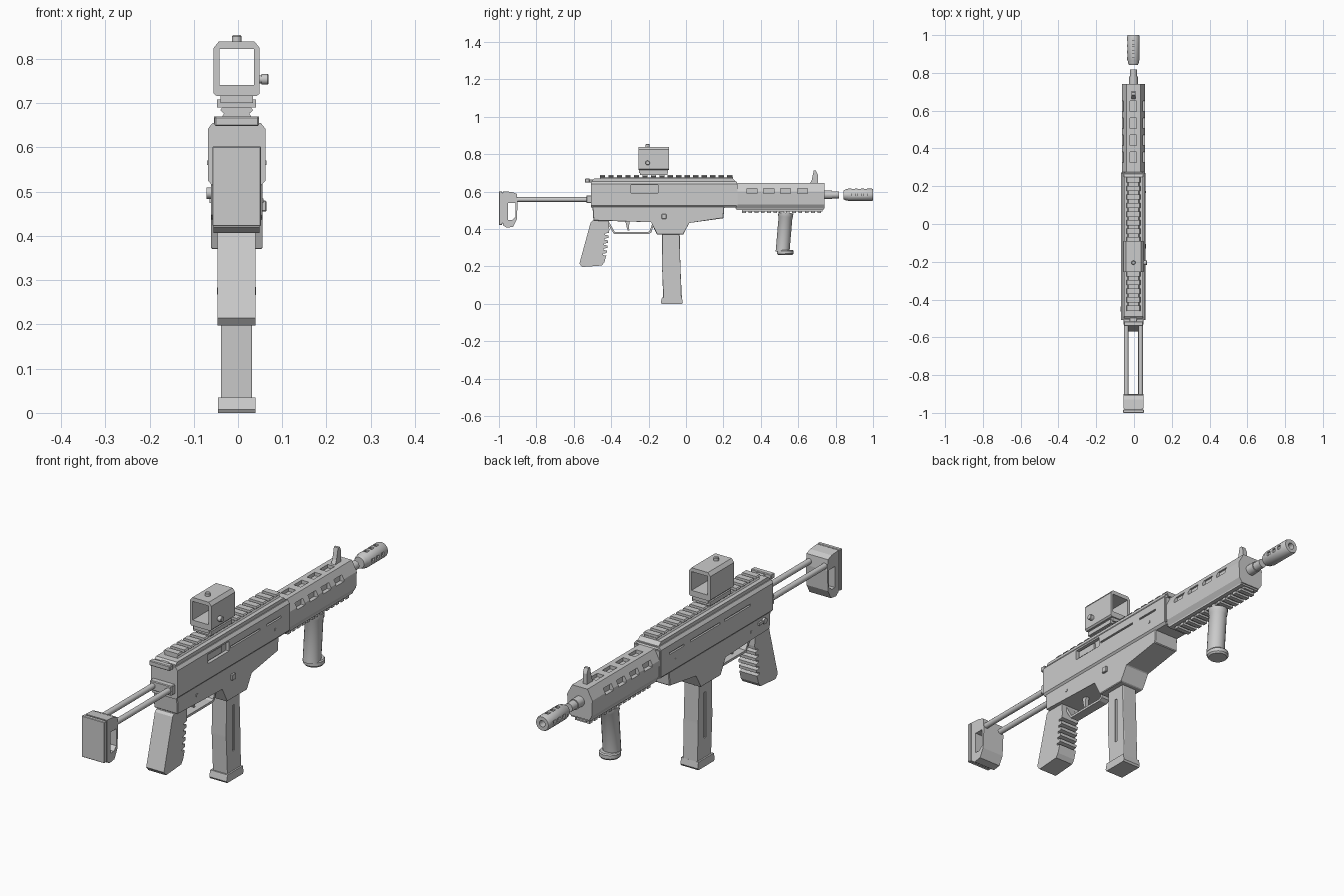
import bpy, bmesh, math
from mathutils import Vector, Matrix

CX = -0.003  # centre line of the body


def finish(name, bm, smooth=False):
    bmesh.ops.recalc_face_normals(bm, faces=bm.faces)
    me = bpy.data.meshes.new(name)
    bm.to_mesh(me)
    bm.free()
    ob = bpy.data.objects.new(name, me)
    bpy.context.collection.objects.link(ob)
    if smooth:
        bpy.ops.object.select_all(action='DESELECT')
        ob.select_set(True)
        bpy.context.view_layer.objects.active = ob
        bpy.ops.object.shade_smooth_by_angle(angle=math.radians(35))
    return ob


def add_prism(bm, pts, axis, lo, hi):
    # axis 'x': points are (y, z); 'y': (x, z); 'z': (x, y)
    def place(p, t):
        a, b = p
        return {'x': (CX + t, a, b), 'y': (CX + a, t, b), 'z': (CX + a, b, t)}[axis]
    rings = [[bm.verts.new(place(p, t)) for p in pts] for t in (lo, hi)]
    n = len(pts)
    for i in range(n):
        j = (i + 1) % n
        bm.faces.new((rings[0][i], rings[0][j], rings[1][j], rings[1][i]))
    bm.faces.new(rings[0])
    bm.faces.new(rings[1])


def prism(name, pts, axis, lo, hi, bevel=0):
    bm = bmesh.new()
    add_prism(bm, pts, axis, lo, hi)
    if bevel:
        bmesh.ops.bevel(bm, geom=bm.edges[:], offset=bevel, segments=1, affect='EDGES')
    return finish(name, bm)


def boxes(name, specs, bevel=0):
    # each spec: x0, x1, y0, y1, z0, z1
    bm = bmesh.new()
    for x0, x1, y0, y1, z0, z1 in specs:
        add_prism(bm, [(x0, y0), (x1, y0), (x1, y1), (x0, y1)], 'z', z0, z1)
    if bevel:
        bmesh.ops.bevel(bm, geom=bm.edges[:], offset=bevel, segments=1, affect='EDGES')
    return finish(name, bm)


def lathe(name, base, direction, profile, sides=20):
    # profile: (distance along direction, radius)
    bm = bmesh.new()
    m = Matrix.Translation(Vector(base) + Vector((CX, 0, 0))) @ Vector((0, 0, 1)).rotation_difference(Vector(direction)).to_matrix().to_4x4()
    rings = []
    for t, r in profile:
        rings.append([bm.verts.new(m @ Vector((r * math.cos(k * math.tau / sides), r * math.sin(k * math.tau / sides), t))) for k in range(sides)])
    for a, b in zip(rings, rings[1:]):
        for k in range(sides):
            bm.faces.new((a[k], a[(k + 1) % sides], b[(k + 1) % sides], b[k]))
    bm.faces.new(rings[0])
    bm.faces.new(rings[-1])
    return finish(name, bm, True)


def cut(ob, cutter):
    mod = ob.modifiers.new('cut', 'BOOLEAN')
    mod.operation, mod.solver, mod.object = 'DIFFERENCE', 'EXACT', cutter
    cutter.hide_render = True
    dg = bpy.context.evaluated_depsgraph_get()
    me = bpy.data.meshes.new_from_object(ob.evaluated_get(dg))
    ob.modifiers.clear()
    ob.data = me
    bpy.data.objects.remove(cutter)


def sym(half):
    return half + [(-x, z) for x, z in reversed(half)]


def both(x0, x1, *rest):
    return [(x0, x1, *rest), (-x1, -x0, *rest)]


# Upper receiver with ejection port and side grooves
upper = prism('upper_receiver', sym([(0.056, 0.515), (0.065, 0.525), (0.065, 0.642), (0.055, 0.655)]), 'y', -0.507, 0.27)
cut(upper, boxes('port_cutter', [(0.05, 0.09, -0.295, -0.15, 0.593, 0.635)]
                 + both(0.057, 0.09, -0.14, 0.065, 0.602, 0.61)
                 + both(0.057, 0.09, 0.11, 0.21, 0.602, 0.61)
                 + [(-0.09, -0.057, -0.35, -0.17, 0.602, 0.61)]))
boxes('bolt', [(0.03, 0.058, -0.285, -0.19, 0.6, 0.628)])

# Lower receiver and magazine well
prism('lower_receiver', [(-0.5, 0.52), (-0.495, 0.445), (-0.185, 0.44), (-0.155, 0.37), (-0.015, 0.37),
                         (0.015, 0.435), (0.2, 0.458), (0.205, 0.52)], 'x', -0.058, 0.058, 0.003)
boxes('receiver_pins', both(0.055, 0.067, 0.165, 0.175, 0.56, 0.57) + both(0.055, 0.061, -0.37, -0.36, 0.475, 0.485))
lathe('selector_hub', (-0.055, -0.45, 0.497), (-1, 0, 0), [(0, 0.013), (0.013, 0.013)], 12)
boxes('selector_lever', [(-0.066, -0.058, -0.45, -0.41, 0.491, 0.503)])
boxes('magazine_release', [(0.055, 0.067, -0.13, -0.105, 0.455, 0.48)], 0.002)

# Top rail with teeth
prism('rail_base', [(-0.5, 0.65), (-0.5, 0.662), (-0.49, 0.67), (0.25, 0.67), (0.275, 0.645)], 'x', -0.051, 0.051)
prism('rail_core', sym([(0.034, 0.668), (0.027, 0.679)]), 'y', -0.46, 0.25)
bm = bmesh.new()
for i in range(16):
    y = -0.46 + i * 0.0453
    add_prism(bm, sym([(0.028, 0.676), (0.037, 0.684), (0.033, 0.69)]), 'y', y, y + 0.028)
finish('rail_teeth', bm)
boxes('charging_handle', [(-0.05, 0.05, -0.54, -0.515, 0.648, 0.67), (-0.02, 0.02, -0.52, -0.49, 0.648, 0.664)], 0.003)

# Handguard with vents
guard = prism('handguard', sym([(0.045, 0.51), (0.058, 0.53), (0.061, 0.6), (0.037, 0.645)]), 'y', 0.265, 0.74)
vents = []
for y in (0.325, 0.415, 0.505, 0.595):
    vents += both(0.043, 0.09, y, y + 0.055, 0.59, 0.618)
    vents += [(-0.017, 0.017, y, y + 0.055, 0.63, 0.7)]
cut(guard, boxes('vent_cutter', vents))
boxes('handguard_collar', [(-0.062, 0.062, 0.255, 0.275, 0.525, 0.64)])
boxes('handguard_base', [(-0.045, 0.045, 0.27, 0.735, 0.503, 0.53)])
boxes('lower_rail', [(-0.025, 0.025, 0.3, 0.73, 0.494, 0.506)]
      + [(-0.035, 0.035, 0.3 + i * 0.0335, 0.32 + i * 0.0335, 0.485, 0.497) for i in range(13)])

# Front sight
prism('front_sight', [(0.66, 0.64), (0.672, 0.662), (0.683, 0.712), (0.695, 0.712), (0.705, 0.69), (0.705, 0.64)], 'x', -0.01, 0.01)

# Barrel and muzzle device
lathe('barrel', (0, 0.73, 0.583), (0, 1, 0), [(0, 0.023), (0.05, 0.023), (0.05, 0.019), (0.088, 0.019)])
muzzle = lathe('muzzle_device', (0, 0.843, 0.583), (0, 1, 0),
               [(0, 0.024), (0.012, 0.03), (0.02, 0.03), (0.025, 0.033), (0.15, 0.033), (0.157, 0.03),
                (0.157, 0.014), (0.03, 0.014)])
ports = []
for y in (0.885, 0.918, 0.951):
    ports += both(0.024, 0.05, y, y + 0.018, 0.575, 0.591)
    ports += [(-0.008, 0.008, y, y + 0.018, 0.607, 0.63)]
cut(muzzle, boxes('muzzle_cutter', ports))

# Foregrip
lathe('foregrip', (0, 0.534, 0.487), (0, -0.085, -1), [(0, 0.04), (0.02, 0.04), (0.025, 0.037), (0.21, 0.037)])
lathe('foregrip_cap', (0, 0.531, 0.288), (0, 0.02, -1), [(0, 0.04), (0.005, 0.044), (0.02, 0.044), (0.027, 0.038)])

# Pistol grip with finger notches
front = [(-0.412, 0.445), (-0.41, 0.395)]
for i in range(5):
    z, y = 0.38 - i * 0.027, -0.412 - i * 0.003
    front += [(y, z), (y - 0.02, z - 0.004), (y - 0.02, z - 0.011), (y - 0.002, z - 0.014)]
prism('pistol_grip', front + [(-0.437, 0.222), (-0.45, 0.205), (-0.555, 0.197), (-0.57, 0.215), (-0.51, 0.435), (-0.5, 0.445)],
      'x', -0.043, 0.043)

# Trigger and guard
prism('trigger_guard', [(-0.42, 0.43), (-0.385, 0.373), (-0.2, 0.373), (-0.185, 0.382), (-0.165, 0.445), (-0.175, 0.445),
                        (-0.195, 0.388), (-0.205, 0.383), (-0.38, 0.383), (-0.41, 0.435)], 'x', -0.02, 0.02)
prism('trigger', [(-0.325, 0.445), (-0.317, 0.41), (-0.312, 0.392), (-0.303, 0.392), (-0.305, 0.415), (-0.3, 0.445)], 'x', -0.008, 0.008)

# Magazine with side slots
mag = prism('magazine', [(-0.128, 0.39), (-0.128, 0.2), (-0.122, 0.03), (-0.022, 0.03), (-0.03, 0.2), (-0.034, 0.39)],
            'x', -0.035, 0.035, 0.003)
cut(mag, boxes('mag_cutter', both(0.03, 0.06, -0.083, -0.07, 0.12, 0.32)))
prism('magazine_base', [(-0.135, 0.008), (-0.128, 0.035), (-0.022, 0.035), (-0.017, 0.008), (-0.022, 0), (-0.13, 0)], 'x', -0.042, 0.042)

# Stock rods, bracket and butt
for side, x in (('left', -0.038), ('right', 0.038)):
    lathe('stock_rod_' + side, (x, -0.92, 0.558), (0, 1, 0), [(0, 0.0125), (0.43, 0.0125)], 12)
boxes('stock_bracket', [(-0.053, 0.053, -0.533, -0.505, 0.538, 0.58)], 0.003)
butt = prism('stock_butt', [(-0.978, 0.42), (-0.96, 0.407), (-0.925, 0.412), (-0.905, 0.45), (-0.9, 0.54),
                            (-0.905, 0.588), (-0.93, 0.598), (-0.978, 0.602)], 'x', -0.052, 0.052)
cut(butt, prism('butt_cutter', [(-0.953, 0.448), (-0.93, 0.448), (-0.912, 0.465), (-0.912, 0.54), (-0.953, 0.54)], 'x', -0.1, 0.1))
boxes('butt_pad', [(-0.055, 0.055, -1.0, -0.983, 0.422, 0.602), (-0.048, 0.048, -0.985, -0.976, 0.43, 0.595)], 0.002)

# Reflex sight
housing = prism('sight_housing', sym([(0.045, 0.716), (0.052, 0.722), (0.052, 0.825), (0.04, 0.84)]), 'y', -0.255, -0.09)
cut(housing, boxes('window_cutter', [(-0.039, 0.039, -0.4, 0.0, 0.741, 0.823)]))
boxes('sight_mount', [(-0.037, 0.037, -0.25, -0.095, 0.7, 0.718), (-0.044, 0.044, -0.245, -0.1, 0.69, 0.708)])
lathe('top_knob', (0, -0.205, 0.835), (0, 0, 1), [(0, 0.011), (0.016, 0.011), (0.019, 0.008)], 12)
lathe('side_knob', (0.05, -0.205, 0.754), (1, 0, 0), [(0, 0.009), (0.006, 0.009), (0.006, 0.012), (0.02, 0.012), (0.022, 0.01)], 12)
